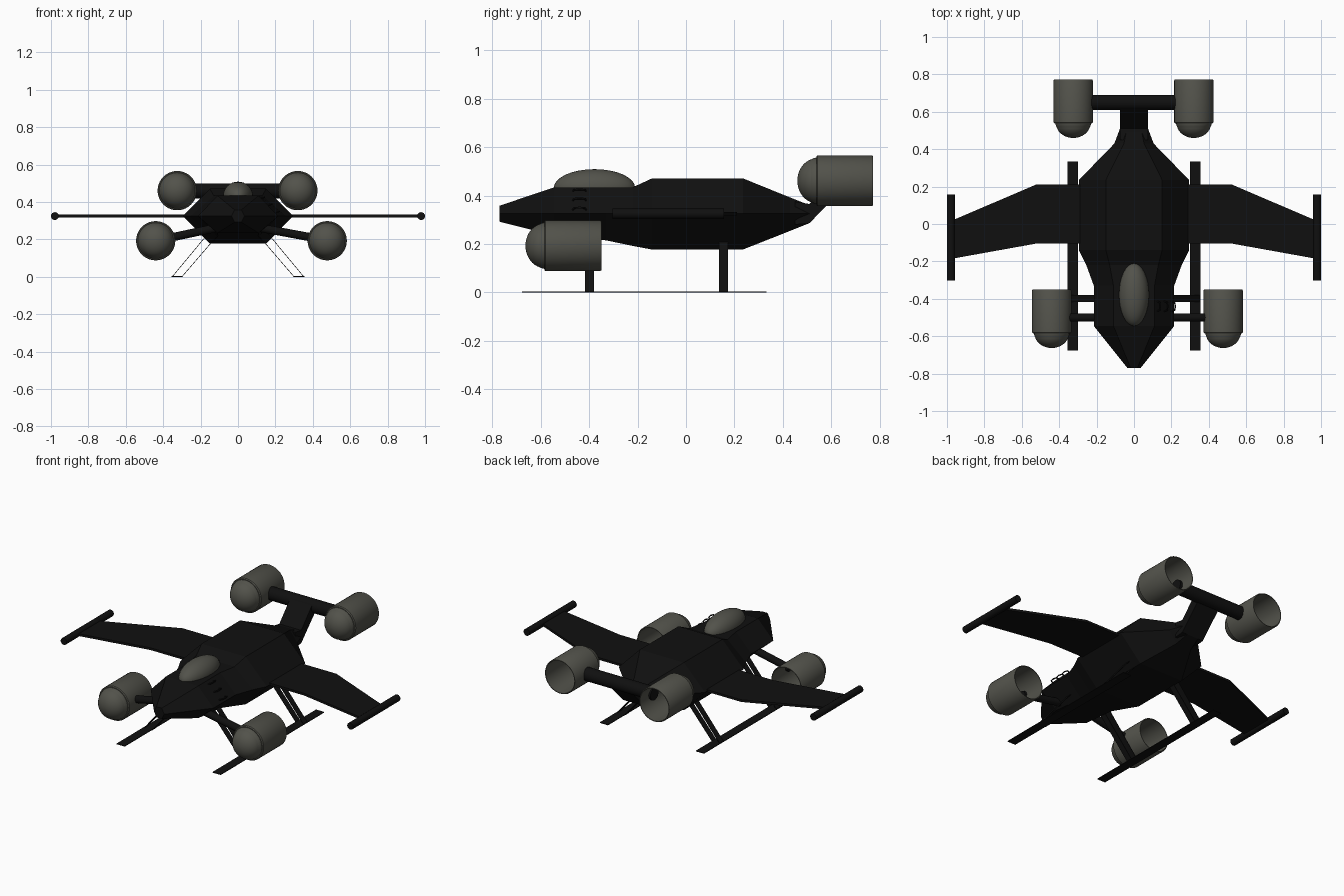
import bpy, bmesh, math
from mathutils import Vector

cube = bpy.data.objects.get("Cube")
if cube:
    bpy.data.objects.remove(cube, do_unlink=True)


def material(name, rgb):
    m = bpy.data.materials.new(name)
    m.use_nodes = True
    m.diffuse_color = (*rgb, 1)
    bsdf = next(n for n in m.node_tree.nodes if n.type == 'BSDF_PRINCIPLED')
    bsdf.inputs["Base Color"].default_value = (*rgb, 1)
    return m


BLACK = material("hull black", (0.005, 0.005, 0.005))
GREY = material("pod grey", (0.085, 0.085, 0.07))


def skin(name, rings, mat, smooth=False):
    """Join a row of equal point rings with quads and cap both ends."""
    bm = bmesh.new()
    loops = [[bm.verts.new(p) for p in ring] for ring in rings]
    n = len(loops[0])
    for a, b in zip(loops, loops[1:]):
        for i in range(n):
            j = (i + 1) % n
            bm.faces.new((a[i], a[j], b[j], b[i]))
    bm.faces.new(loops[0])
    bm.faces.new(loops[-1])
    bmesh.ops.recalc_face_normals(bm, faces=bm.faces)
    mesh = bpy.data.meshes.new(name)
    bm.to_mesh(mesh)
    bm.free()
    mesh.materials.append(mat)
    ob = bpy.data.objects.new(name, mesh)
    bpy.context.collection.objects.link(ob)
    if smooth:
        bpy.ops.object.select_all(action='DESELECT')
        ob.select_set(True)
        bpy.context.view_layer.objects.active = ob
        bpy.ops.object.shade_smooth_by_angle(angle=math.radians(35))
    return ob


def circle(center, u, v, r, n):
    return [center + (u * math.cos(t) + v * math.sin(t)) * r
            for t in (2 * math.pi * i / n for i in range(n))]


def rod(name, a, b, r, n=16):
    a, b = Vector(a), Vector(b)
    d = (b - a).normalized()
    u = d.orthogonal().normalized()
    v = d.cross(u)
    skin(name, [circle(p, u, v, r, n) for p in (a, b)], BLACK, True)


def prism(name, outline, offset):
    top = [Vector(p) + Vector(offset) for p in outline]
    skin(name, [outline, top], BLACK)


# Fuselage: hexagonal sections (y, half width, bottom, top)
stations = [(-0.77, 0.035, 0.292, 0.358), (-0.545, 0.215, 0.235, 0.434),
            (-0.33, 0.215, 0.215, 0.434), (-0.22, 0.255, 0.192, 0.434),
            (-0.14, 0.295, 0.177, 0.471), (0.235, 0.295, 0.177, 0.471),
            (0.43, 0.105, 0.254, 0.392), (0.51, 0.075, 0.286, 0.36)]


def hexagon(y, w, lo, hi):
    mid, h = 0.325, w * 0.51
    return [(-w, y, mid), (-h, y, hi), (h, y, hi),
            (w, y, mid), (h, y, lo), (-h, y, lo)]


skin("fuselage", [hexagon(*s) for s in stations], BLACK)

# Tail boom rising to the rear crossbar
prism("tail_boom", [(-0.075, 0.45, 0.375), (-0.075, 0.51, 0.365),
                    (-0.075, 0.62, 0.485), (-0.075, 0.66, 0.44),
                    (-0.075, 0.51, 0.286), (-0.075, 0.45, 0.28)], (0.15, 0, 0))
rod("rear_crossbar", (-0.24, 0.65, 0.46), (0.24, 0.65, 0.46), 0.04, 24)


# Hollow engine pods with domed noses, open at the back
def pod(name, x, back, z):
    dome = [(-0.235 - 0.078 * math.cos(t), 0.092 * math.sin(t))
            for t in (math.radians(a) for a in range(2, 91, 8))]
    shell = [(-0.235, 0.1), (-0.23, 0.105), (-0.006, 0.105), (0, 0.102), (0, 0.098)]
    inside = [(y + 0.01, r * 1.05) for y, r in reversed(dome)]
    rings = [circle(Vector((x, back + y, z)), Vector((1, 0, 0)),
                    Vector((0, 0, 1)), r, 40) for y, r in dome + shell + inside]
    skin(name, rings, GREY, True)


pod("front_pod_right", -0.44, -0.35, 0.193)
pod("front_pod_left", 0.477, -0.35, 0.193)
pod("rear_pod_right", -0.325, 0.773, 0.461)
pod("rear_pod_left", 0.32, 0.773, 0.461)

# Canopy bubble
bpy.ops.mesh.primitive_uv_sphere_add(segments=32, ring_count=16, radius=1,
                                     location=(0, -0.378, 0.432))
canopy = bpy.context.object
canopy.name = "canopy"
canopy.scale = (0.08, 0.168, 0.077)
canopy.data.materials.append(GREY)
bpy.ops.object.shade_smooth()

for s, side in ((-1, "right"), (1, "left")):
    # Wing with tip tube
    plan = [(0.2, 0.21), (0.525, 0.21), (0.97, 0.02),
            (0.97, -0.185), (0.525, -0.105), (0.2, -0.105)]
    prism("wing_" + side, [(s * x, y, 0.318) for x, y in plan], (0, 0, 0.014))
    rod("wingtip_tube_" + side, (s * 0.979, -0.303, 0.325),
        (s * 0.979, 0.157, 0.325), 0.021)

    # Arm carrying the front pod
    tip = 0.36 if s < 0 else 0.397
    rod("front_arm_" + side, (s * 0.1, -0.5, 0.265), (s * tip, -0.5, 0.21), 0.022)

    # Landing skid: flat runner and paired thin strut plates
    prism("skid_" + side, [(s * 0.3, -0.677, 0), (s * 0.356, -0.677, 0),
                           (s * 0.356, 0.333, 0), (s * 0.3, 0.333, 0)],
          (0, 0, 0.004))
    for y, end in ((-0.417, "front"), (0.136, "rear")):
        for foot, x, z, face in ((0.354, 0.13, 0.27, "outer"),
                                 (0.302, 0.1, 0.235, "inner")):
            prism(f"{end}_strut_{face}_{side}",
                  [(s * foot, y, 0), (s * x, y, z),
                   (s * (x - 0.004), y, z), (s * (foot - 0.004), y, 0)],
                  (0, 0.038, 0))

# Three boarding rungs on the left flank
for i, (x, z) in enumerate(((0.115, 0.415), (0.155, 0.378), (0.195, 0.34))):
    curve = bpy.data.curves.new(f"boarding_rung_{i}", 'CURVE')
    curve.dimensions = '3D'
    curve.bevel_depth = 0.004
    curve.bevel_resolution = 1
    curve.materials.append(BLACK)
    path = [(0, -0.468), (0.022, -0.462), (0.026, -0.44), (0.022, -0.418), (0, -0.412)]
    line = curve.splines.new('POLY')
    line.points.add(len(path) - 1)
    for p, (out, y) in zip(line.points, path):
        p.co = (x + out, y, z + out * 0.4, 1)
    bpy.context.collection.objects.link(bpy.data.objects.new(curve.name, curve))
